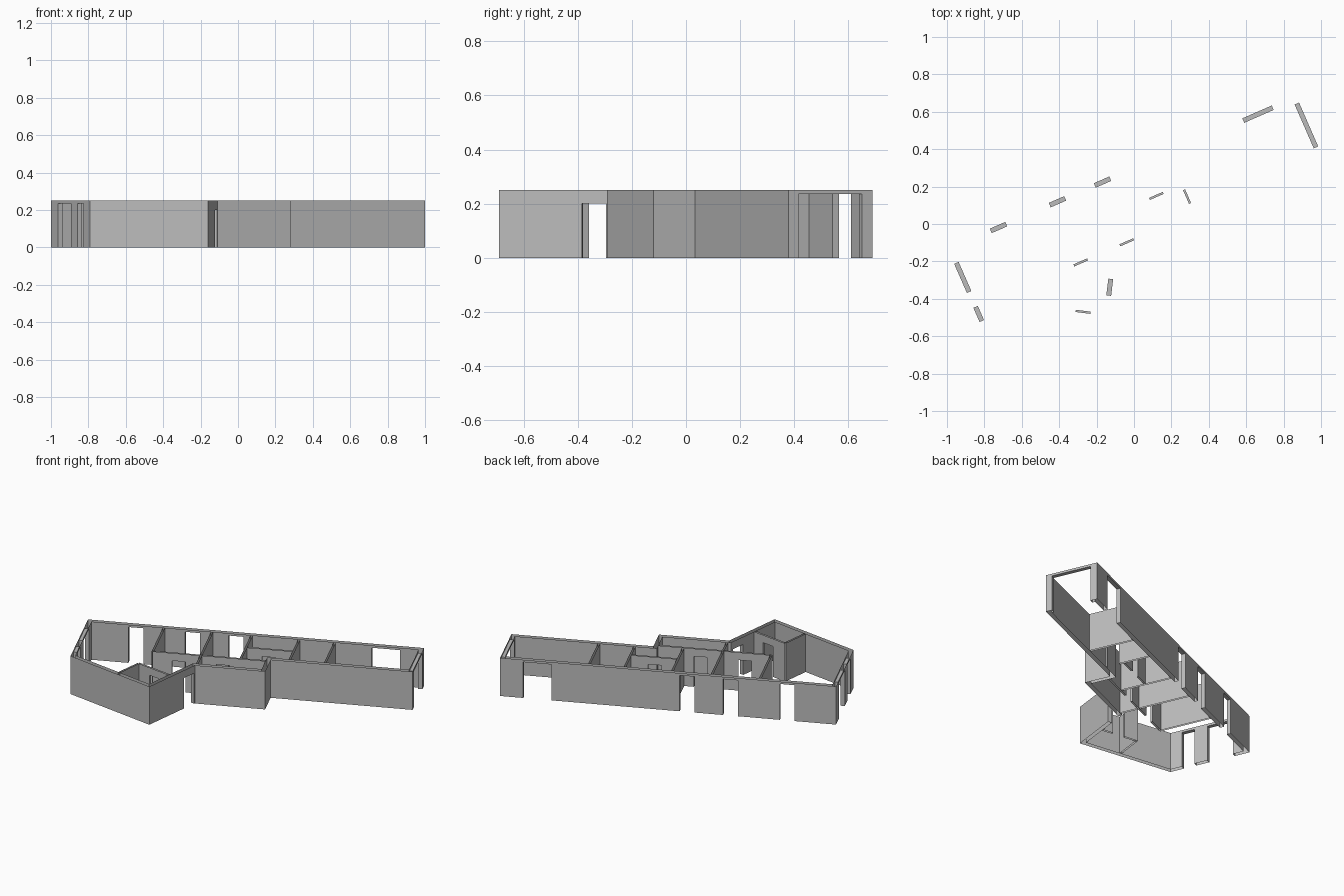
import bpy
import math
from mathutils import Vector
from mathutils.geometry import intersect_line_line_2d as _unused  # 2D helpers live here

HEIGHT = 0.25
OUTER = 0.026      # outer wall thickness
INNER = 0.012      # partition thickness
HIGH, LOW = 0.235, 0.2   # heads of tall openings and of doors

cube = bpy.data.objects.get("Cube")
if cube:
    bpy.data.objects.remove(cube)

# One plain grey for every wall
plaster = bpy.data.materials.new("grey plaster")
plaster.use_nodes = True
plaster.diffuse_color = (0.5, 0.5, 0.5, 1)
plaster.node_tree.nodes["Principled BSDF"].inputs["Base Color"].default_value = (0.5, 0.5, 0.5, 1)

# Local frames: the long wing, and the angled room at its front
TURN = math.radians(23.6)
ALONG = Vector((math.cos(TURN), math.sin(TURN)))
DEEP = Vector((math.sin(TURN), -math.cos(TURN)))
BACK_CORNER = Vector((-1, -0.125))
FRONT_CORNER = Vector((-0.16, -0.69))


def wing(s, d):
    return BACK_CORNER + ALONG * s + DEEP * d


ROOM_UP = (wing(0.749, 0.507) - FRONT_CORNER).normalized()
ROOM_LEFT = Vector((-ROOM_UP.y, ROOM_UP.x))


def room(f, g):
    return FRONT_CORNER + ROOM_LEFT * f + ROOM_UP * g


def build_wall(name, a, b, a_in, b_in, openings=(), head=LOW):
    """Two wall skins open at top and bottom, with jambs and a soffit per opening."""
    verts, faces = [], []

    def quad(*corners):
        faces.append(range(len(verts), len(verts) + 4))
        verts.extend((p.x, p.y, z) for p, z in corners)

    def strip(p, q, low, high):
        if (q - p).length > 1e-4:
            quad((p, low), (q, low), (q, high), (p, high))

    run = (b - a).normalized()
    across = Vector((-run.y, run.x)) * (a_in - a).dot(Vector((-run.y, run.x)))
    out, inside = a, a_in
    for centre, width in sorted(openings):
        p, q = a + run * (centre - width / 2), a + run * (centre + width / 2)
        pi, qi = p + across, q + across
        strip(out, p, 0, HEIGHT)
        strip(pi, inside, 0, HEIGHT)
        strip(p, q, head, HEIGHT)
        strip(qi, pi, head, HEIGHT)
        strip(p, pi, 0, head)
        strip(qi, q, 0, head)
        quad((p, head), (pi, head), (qi, head), (q, head))
        out, inside = q, qi
    strip(out, b, 0, HEIGHT)
    strip(b_in, inside, 0, HEIGHT)
    mesh = bpy.data.meshes.new(name)
    mesh.from_pydata(verts, [], faces)
    mesh.materials.append(plaster)
    obj = bpy.data.objects.new(name, mesh)
    bpy.context.collection.objects.link(obj)


def partition(name, a, b, openings=()):
    run = (b - a).normalized()
    side = Vector((-run.y, run.x)) * INNER / 2
    build_wall(name, a - side, b - side, a + side, b + side, openings)


def mitre(before, corner, after):
    """Corner of the inner skin."""
    u, v = (corner - before).normalized(), (after - corner).normalized()
    m, n = Vector((-u.y, u.x)), Vector((-v.y, v.x))
    return corner + (m + n) * OUTER / (1 + m.dot(n))


# Outer walls, counter-clockwise: name, start corner, openings (centre, width), head
shell = [
    ("back_wall", wing(2.035, 0),
     [(0.226, 0.172), (1.133, 0.09), (1.396, 0.09), (1.740, 0.09)], HIGH),
    ("right_end_wall", wing(0, 0), [(0.181, 0.17), (0.394, 0.083)], HIGH),
    ("angled_front_wall", wing(0, 0.524), [], HIGH),
    ("entrance_wall", FRONT_CORNER, [(0.353, 0.09)], LOW),
    ("bay_front_wall", wing(0.749, 0.507), [], HIGH),
    ("bay_side_wall", wing(1.175, 0.507), [], HIGH),
    ("long_front_wall", wing(1.175, 0.34), [], HIGH),
    ("left_end_wall", wing(2.035, 0.34), [(0.168, 0.256)], HIGH),
]
corners = [part[1] for part in shell]
count = len(corners)
inner = [mitre(corners[i - 1], corners[i], corners[(i + 1) % count]) for i in range(count)]
for i, (name, start, openings, head) in enumerate(shell):
    j = (i + 1) % count
    build_wall(name, start, corners[j], inner[i], inner[j], openings, head)

# Cross partitions of the long wing: position, depth, doors
for label, s, depth, doors in [
    ("first", 0.465, 0.366, []),
    ("second", 0.757, 0.485, []),
    ("third", 0.997, 0.354, []),
    ("fourth", 1.285, 0.315, [(0.239, 0.08)]),
    ("fifth", 1.5, 0.315, []),
]:
    partition(label + "_cross_partition", wing(s, OUTER), wing(s, depth), doors)

# Lengthwise partitions with doors
partition("bedroom_partition", wing(0.465, 0.36), wing(1.15, 0.36),
          [(0.158, 0.08), (0.427, 0.08)])
partition("corridor_partition", wing(1.003, 0.196), wing(1.279, 0.196), [(0.133, 0.08)])

# Small washroom in the angled room
partition("washroom_door_partition", room(OUTER, 0.205), room(0.274, 0.205), [(0.112, 0.08)])
partition("washroom_side_partition", room(0.268, OUTER), room(0.268, 0.205))
